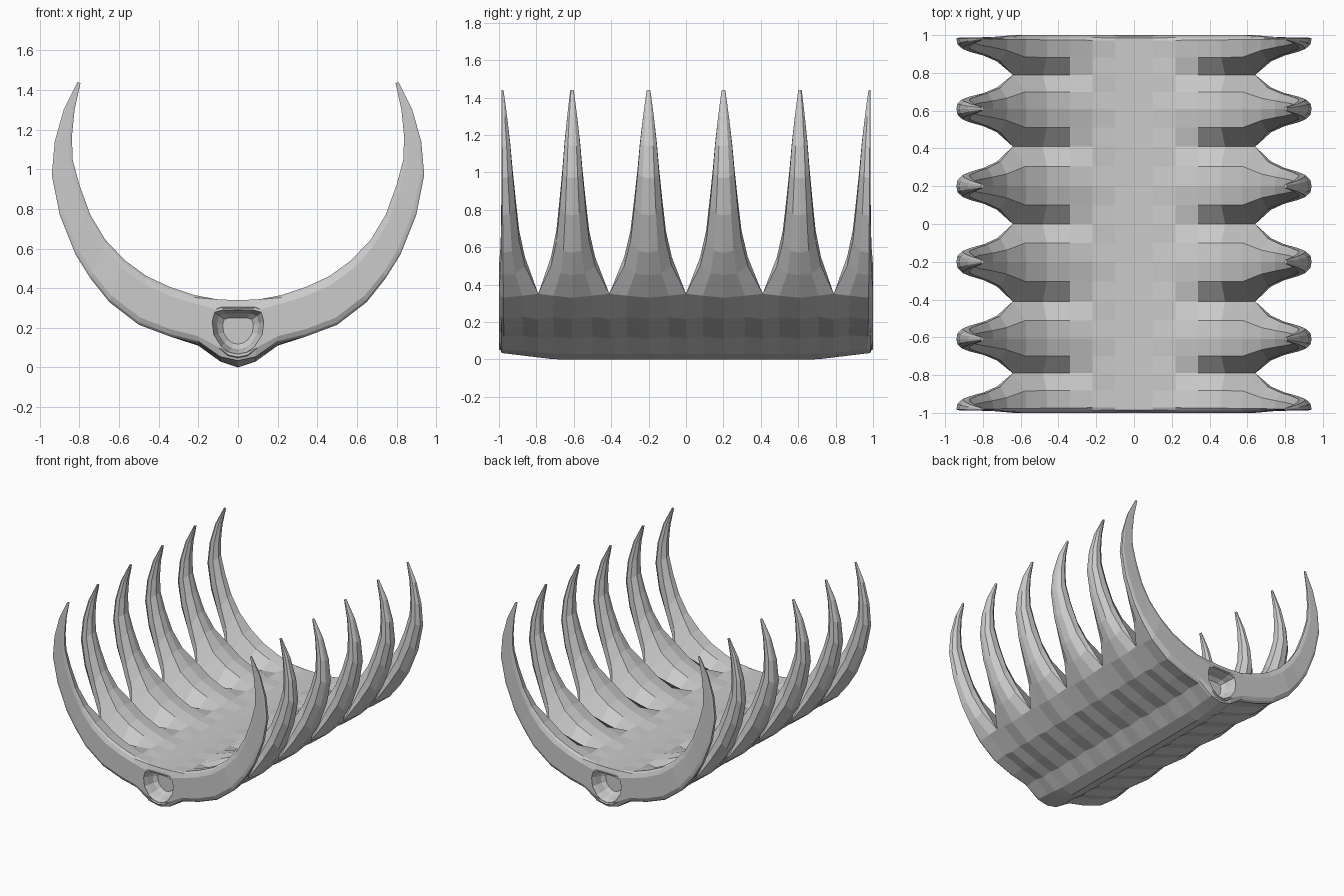
import bpy, bmesh, math

if "Cube" in bpy.data.objects:
    bpy.data.objects.remove(bpy.data.objects["Cube"])

# Rib stations from keel to tip: outer x,z / inner x,z / width / edge top and bottom (0 outer, 1 inner)
STATIONS = [
    (0, 0, 0, .34, 1, 1, 0),
    (.09, .03, .10, .343, 1, 1, 0),
    (.20, .11, .22, .365, 1, .97, 0),
    (.34, .155, .34, .405, 1, .75, 0),
    (.50, .215, .46, .46, 1, .45, 0),
    (.65, .33, .57, .54, 1, .1, .1),
    (.745, .45, .67, .645, .62, .5, .25),
    (.82, .57, .745, .77, .46, .6, .3),
    (.90, .77, .80, .92, .36, .65, .3),
    (.94, .97, .835, 1.05, .28, .65, .3),
    (.925, 1.14, .838, 1.17, .22, .65, .3),
    (.88, 1.30, .825, 1.30, .14, .65, .3),
    (.81, 1.44, .795, 1.435, .05, .65, .3),
]
VALLEY = 5
EDGES = [-1, -.79, -.41, 0, .41, .79, 1]
CENTRES = [-.97, -.61, -.2, .2, .61, .97]


def finish(bm, name):
    bmesh.ops.remove_doubles(bm, verts=bm.verts, dist=.0005)
    bmesh.ops.recalc_face_normals(bm, faces=bm.faces)
    me = bpy.data.meshes.new(name)
    bm.to_mesh(me)
    bm.free()
    ob = bpy.data.objects.new(name, me)
    bpy.context.collection.objects.link(ob)
    return ob


def rib_ring(bm, i, sx, centre, lo, hi):
    xo, zo, xi, zi, w, h, g = STATIONS[i]
    cy = centre
    if abs(centre) > .9:
        cy += math.copysign(.015 * i / 12, centre)

    def point(f, y):
        lift = .12 * max(0, abs(y) - .7) * (1 - f) * max(0, 1 - xo / .3)
        return bm.verts.new((sx * (xo + f * (xi - xo)), y, zo + f * (zi - zo) + lift))

    def side(e):
        top, bottom = (.82, .15) if abs(e) == 1 else (h, g)
        d = w * (e - cy)
        sh = 1 if i < 2 else .95
        return [point(sh, cy + .5 * d), point(top, cy + d),
                point(bottom, cy + d), point(1 - sh, cy + .55 * d)]

    return [point(1, cy)] + side(hi) + [point(0, cy)] + side(lo)[::-1]


# Body: ribs that merge into one keel plate, mirrored left and right
bm = bmesh.new()
for sx in (1, -1):
    for k, c in enumerate(CENTRES):
        lo, hi = EDGES[k], EDGES[k + 1]
        rings = [rib_ring(bm, i, sx, c, lo, hi) for i in range(len(STATIONS))]
        for i in range(len(rings) - 1):
            a, b = rings[i], rings[i + 1]
            for j in range(10):
                e = hi if j == 2 else lo if j == 7 else 1
                if i < VALLEY and abs(e) < 1:
                    continue    # open where neighbouring ribs join
                n = (j + 1) % 10
                bm.faces.new((a[j], a[n], b[n], b[j]))
        bm.faces.new(rings[-1])
body = finish(bm, "ribbed_body")

# Rounded D outline of the end sockets
OUTLINE = [(0, .12), (.09, .12), (.14, .105), (.155, .05), (.145, -.03), (.1, -.1), (.05, -.135),
           (0, -.145), (-.05, -.135), (-.1, -.1), (-.145, -.03), (-.155, .05), (-.14, .105), (-.09, .12)]


def socket(name, steps, sign):
    bm = bmesh.new()
    rings = [[bm.verts.new((x * s, sign * y, .19 + z * s)) for x, z in OUTLINE] for s, y in steps]
    for a, b in zip(rings, rings[1:]):
        for j in range(len(a)):
            n = (j + 1) % len(a)
            bm.faces.new((a[j], a[n], b[n], b[j]))
    bm.faces.new(rings[0])
    bm.faces.new(rings[-1])
    return finish(bm, name)


for sign, end in ((-1, "front"), (1, "back")):
    # Hole cut into the end of the keel
    cutter = socket(end + "_socket_cutter", [(.84, 1.1), (.84, .89)], sign)
    cutter.hide_render = True
    cutter.hide_set(True)
    mod = body.modifiers.new(end + "_socket_cut", "BOOLEAN")
    mod.operation = "DIFFERENCE"
    mod.solver = "EXACT"
    mod.object = cutter
    # Collar with a shallow cup inside
    socket(end + "_socket_rim",
           [(.9, .87), (1, .94), (1, .985), (.94, 1), (.84, .995), (.76, .965), (.68, .92), (.5, .895)], sign)
